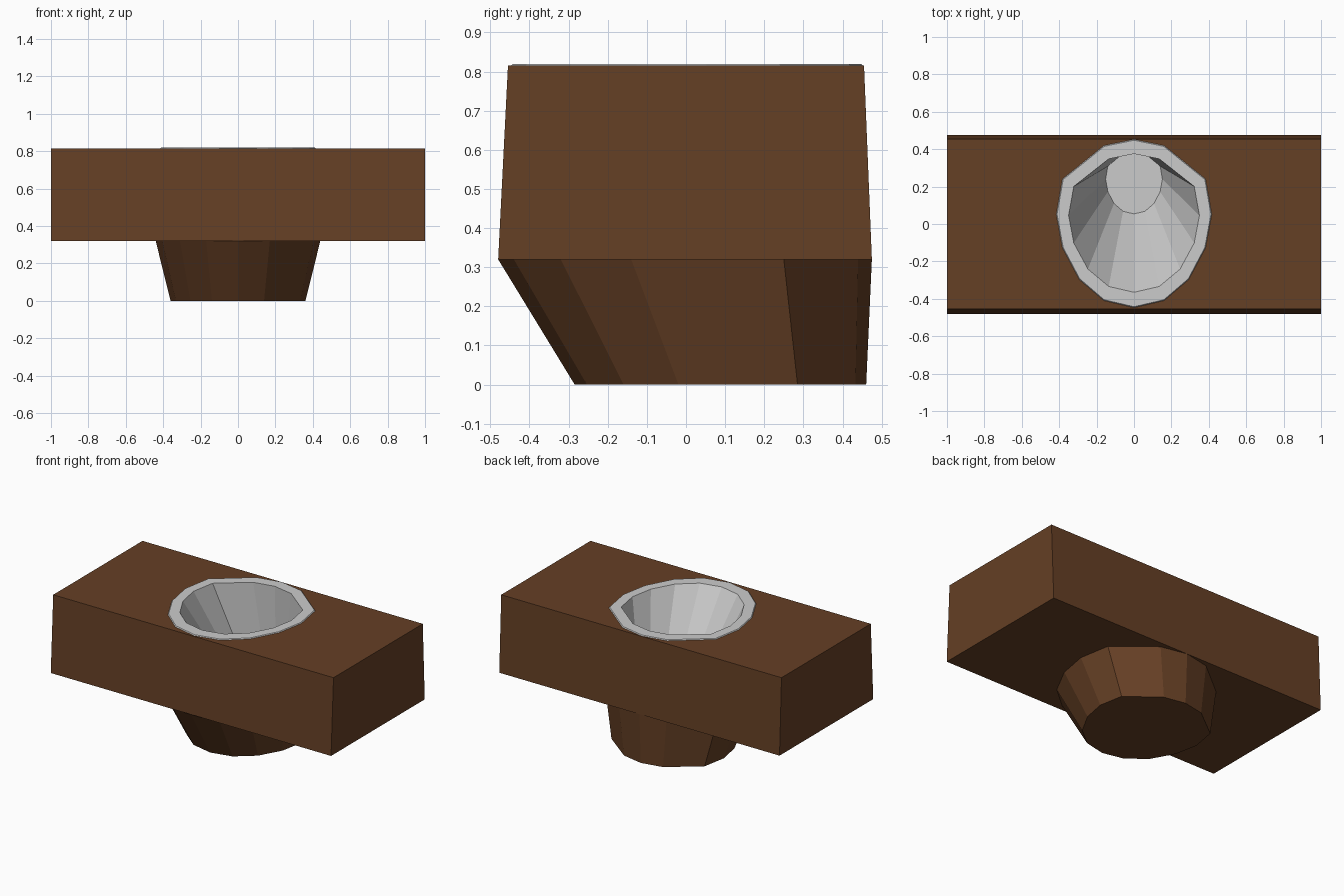
import bpy, bmesh

if "Cube" in bpy.data.objects:
    bpy.data.objects.remove(bpy.data.objects["Cube"])

brown = bpy.data.materials.new("dark_brown")
brown.diffuse_color = (0.13, 0.05, 0.018, 1)
brown.use_nodes = True
brown.node_tree.nodes["Principled BSDF"].inputs["Base Color"].default_value = brown.diffuse_color

# Right half of the 14-sided egg-shaped outline, front to back
HALF = [(0, -0.48), (0.17, -0.44), (0.31, -0.32), (0.405, -0.14),
        (0.44, 0.05), (0.405, 0.25), (0.17, 0.44), (0, 0.475)]
RING = HALF + [(-x, y) for x, y in HALF[-2:0:-1]]


def outline(points, sx, sy, dy, z):
    return [(x * sx, y * sy + dy, z) for x, y in points]


def finish(name, bm, material=None):
    bmesh.ops.remove_doubles(bm, verts=bm.verts, dist=1e-5)
    me = bpy.data.meshes.new(name)
    bm.to_mesh(me)
    bm.free()
    ob = bpy.data.objects.new(name, me)
    bpy.context.collection.objects.link(ob)
    if material:
        me.materials.append(material)
    return ob


def loft(name, loops, flip=False, material=None):
    """Skin a stack of matching outlines and cap the last one."""
    bm = bmesh.new()
    rings = [[bm.verts.new(p) for p in loop] for loop in loops]
    n = len(rings[0])
    for a, b in zip(rings, rings[1:]):
        for i in range(n):
            j = (i + 1) % n
            bm.faces.new((a[i], a[j], b[j], b[i]))
    bm.faces.new(rings[-1])
    if flip:
        bmesh.ops.reverse_faces(bm, faces=bm.faces)
    return finish(name, bm, material)


# Slab: right half with egg-shaped openings, mirrored to the left
TOP, BASE = 0.815, 0.32
bm = bmesh.new()
ft, bt, fb, bb = -0.455, 0.455, -0.48, 0.475
hole = outline(HALF, 0.945, 0.942, 0.005, TOP)
under = outline(HALF, 1, 1, 0, BASE)
faces = [
    [(0, ft, TOP), (1, ft, TOP), (1, bt, TOP), (0, bt, TOP)] + hole[::-1],
    [(1, fb, BASE)] + under + [(1, bb, BASE)],
    [(0, fb, BASE), (1, fb, BASE), (1, ft, TOP), (0, ft, TOP)],
    [(1, bb, BASE), (0, bb, BASE), (0, bt, TOP), (1, bt, TOP)],
    [(1, fb, BASE), (1, bb, BASE), (1, bt, TOP), (1, ft, TOP)],
]
for f in faces:
    bm.faces.new([bm.verts.new(p) for p in f])
slab = finish("slab", bm, brown)
slab.modifiers.new("mirror", 'MIRROR').use_axis[0] = True

# Tapered foot under the slab, leaning to the back
loft("foot", [outline(RING, 1, 1, 0, BASE),
              outline(RING, 0.82, 0.78, 0.09, 0)], True, brown)

# Grey basin: thin rim, then the inside running down to a small floor
loft("basin", [outline(RING, 0.945, 0.942, 0.005, TOP),
               outline(RING, 0.935, 0.932, 0.005, 0.82),
               outline(RING, 0.795, 0.775, 0.007, 0.82),
               outline(RING, 0.345, 0.35, 0.222, 0.24)])
